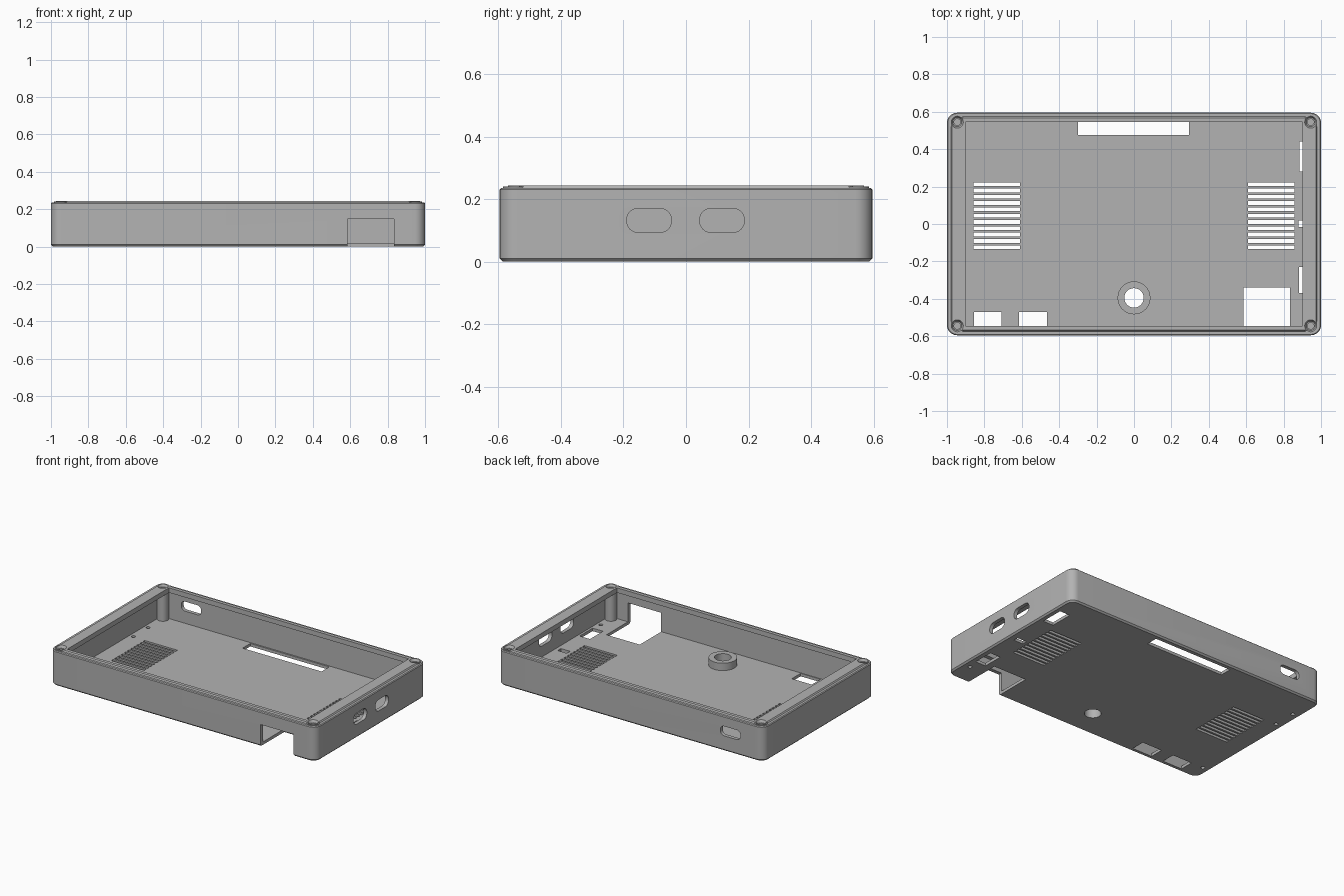
import bpy, bmesh, math

if "Cube" in bpy.data.objects:
    bpy.data.objects.remove(bpy.data.objects["Cube"])

grey = bpy.data.materials.new("matte_grey")
grey.diffuse_color = (0.45, 0.45, 0.45, 1)
grey.use_nodes = True
grey.node_tree.nodes["Principled BSDF"].inputs["Base Color"].default_value = grey.diffuse_color


def rounded_loop(hx, hy, r, steps=8):
    """Outline of a rounded rectangle, counter-clockwise."""
    pts = []
    for k, (sx, sy) in enumerate([(1, 1), (-1, 1), (-1, -1), (1, -1)]):
        for i in range(steps + 1):
            a = math.radians(90 * k + 90 * i / steps)
            pts.append((sx * (hx - r) + r * math.cos(a),
                        sy * (hy - r) + r * math.sin(a)))
    return pts


def loft(name, loops):
    """Closed solid through a stack of equal-length loops of 3D points."""
    bm = bmesh.new()
    rings = [[bm.verts.new(p) for p in loop] for loop in loops]
    n = len(rings[0])
    for a, b in zip(rings, rings[1:]):
        for i in range(n):
            bm.faces.new((a[i], a[(i + 1) % n], b[(i + 1) % n], b[i]))
    bm.faces.new(rings[0][::-1])
    bm.faces.new(rings[-1])
    bmesh.ops.recalc_face_normals(bm, faces=bm.faces)
    mesh = bpy.data.meshes.new(name)
    bm.to_mesh(mesh)
    bm.free()
    ob = bpy.data.objects.new(name, mesh)
    bpy.context.collection.objects.link(ob)
    mesh.materials.append(grey)
    return ob


def shell_solid(name, levels):
    """Rounded block; levels are (z, inset from the outer outline)."""
    return loft(name, [[(x, y, z) for x, y in
                        rounded_loop(1 - d, 0.595 - d, max(0.055 - d, 0.02))]
                       for z, d in levels])


def box(x0, x1, y0, y1, z0, z1):
    base = [(x0, y0), (x1, y0), (x1, y1), (x0, y1)]
    return loft("cutter", [[(x, y, z) for x, y in base] for z in (z0, z1)])


def turned(name, x, y, levels, n=32):
    """Round part; levels are (z, radius)."""
    return loft(name, [[(x + r * math.cos(2 * math.pi * i / n),
                         y + r * math.sin(2 * math.pi * i / n), z)
                        for i in range(n)] for z, r in levels])


def window(axis, centre, w, z, h, r, depth):
    """Rounded wall opening, cut along the x or y axis over a depth range."""
    loops = []
    for d in depth:
        pts = rounded_loop(w / 2, h / 2, r)
        loops.append([(d, centre + u, z + v) if axis == "x" else (centre + u, d, z + v)
                      for u, v in pts])
    return loft("cutter", loops)


def combine(target, tools, operation):
    """Apply one boolean with a group of tools, then remove the tools."""
    group = bpy.data.collections.new("tools")
    bpy.context.scene.collection.children.link(group)
    for t in tools:
        t.hide_render = True
        group.objects.link(t)
    mod = target.modifiers.new("boolean", "BOOLEAN")
    mod.operation = operation
    mod.operand_type = "COLLECTION"
    mod.collection = group
    mod.solver = "EXACT"
    bpy.context.view_layer.update()
    graph = bpy.context.evaluated_depsgraph_get()
    mesh = bpy.data.meshes.new_from_object(target.evaluated_get(graph))
    target.modifiers.clear()
    target.data = mesh
    for t in tools:
        bpy.data.objects.remove(t)
    bpy.data.collections.remove(group)


# Outer shell with chamfered base and a small raised lip
case = shell_solid("case_shell", [(0, 0.01), (0.01, 0), (0.23, 0), (0.235, 0.005),
                                  (0.235, 0.021), (0.243, 0.027)])

# Hollow under an inward rim
combine(case, [shell_solid("cavity", [(0.02, 0.025), (0.21, 0.025)])], "DIFFERENCE")
combine(case, [box(-0.9, 0.9, -0.545, 0.545, 0.1, 0.3)], "DIFFERENCE")

# Corner screw posts and the raised collar on the floor
corners = [(sx * 0.945, sy * 0.545) for sx in (-1, 1) for sy in (-1, 1)]
posts = [turned("post", x, y, [(0.012, 0.036), (0.21, 0.036), (0.215, 0.04), (0.241, 0.04)])
         for x, y in corners]
posts.append(turned("collar", 0, -0.395, [(0.012, 0.088), (0.07, 0.088)]))
combine(case, posts, "UNION")

cuts = []
# Countersunk screw holes and the collar bore
for x, y in corners:
    cuts.append(turned("cutter", x, y, [(0.08, 0.017), (0.226, 0.017), (0.226, 0.024),
                                        (0.25, 0.036)]))
cuts.append(turned("cutter", 0, -0.395, [(-0.1, 0.052), (0.2, 0.052)]))

# Vent slots on both sides
for side in (-1, 1):
    for i in range(11):
        y = 0.213 - i * 0.0337
        x0, x1 = sorted((side * 0.61, side * 0.857))
        cuts.append(box(x0, x1, y - 0.01, y + 0.01, -0.1, 0.1))

# Rectangular floor openings
for x0, x1, y0, y1 in [(-0.3, 0.293, 0.477, 0.56), (-0.855, -0.708, -0.565, -0.47),
                       (-0.615, -0.465, -0.565, -0.47), (0.885, 0.963, 0.28, 0.44),
                       (0.88, 0.95, -0.015, 0.02), (0.882, 0.96, -0.37, -0.23)]:
    cuts.append(box(x0, x1, y0, y1, -0.1, 0.1))

# Small round floor holes
for x, y in [(-0.947, 0.39), (-0.947, 0.23), (-0.947, -0.47), (0.947, -0.44)]:
    cuts.append(turned("cutter", x, y, [(-0.1, 0.013), (0.1, 0.013)], 16))

# Front connector notch through floor and wall
cuts.append(box(0.585, 0.835, -0.7, -0.34, -0.1, 0.148))

# Two openings in the right wall and one in the back wall
for y in (-0.118, 0.115):
    cuts.append(window("x", y, 0.142, 0.132, 0.076, 0.035, (0.93, 1.1)))
cuts.append(window("y", -0.75, 0.15, 0.135, 0.065, 0.028, (0.5, 0.7)))
combine(case, cuts, "DIFFERENCE")

bpy.context.view_layer.objects.active = case
case.select_set(True)
bpy.ops.object.shade_smooth_by_angle(angle=math.radians(30))
